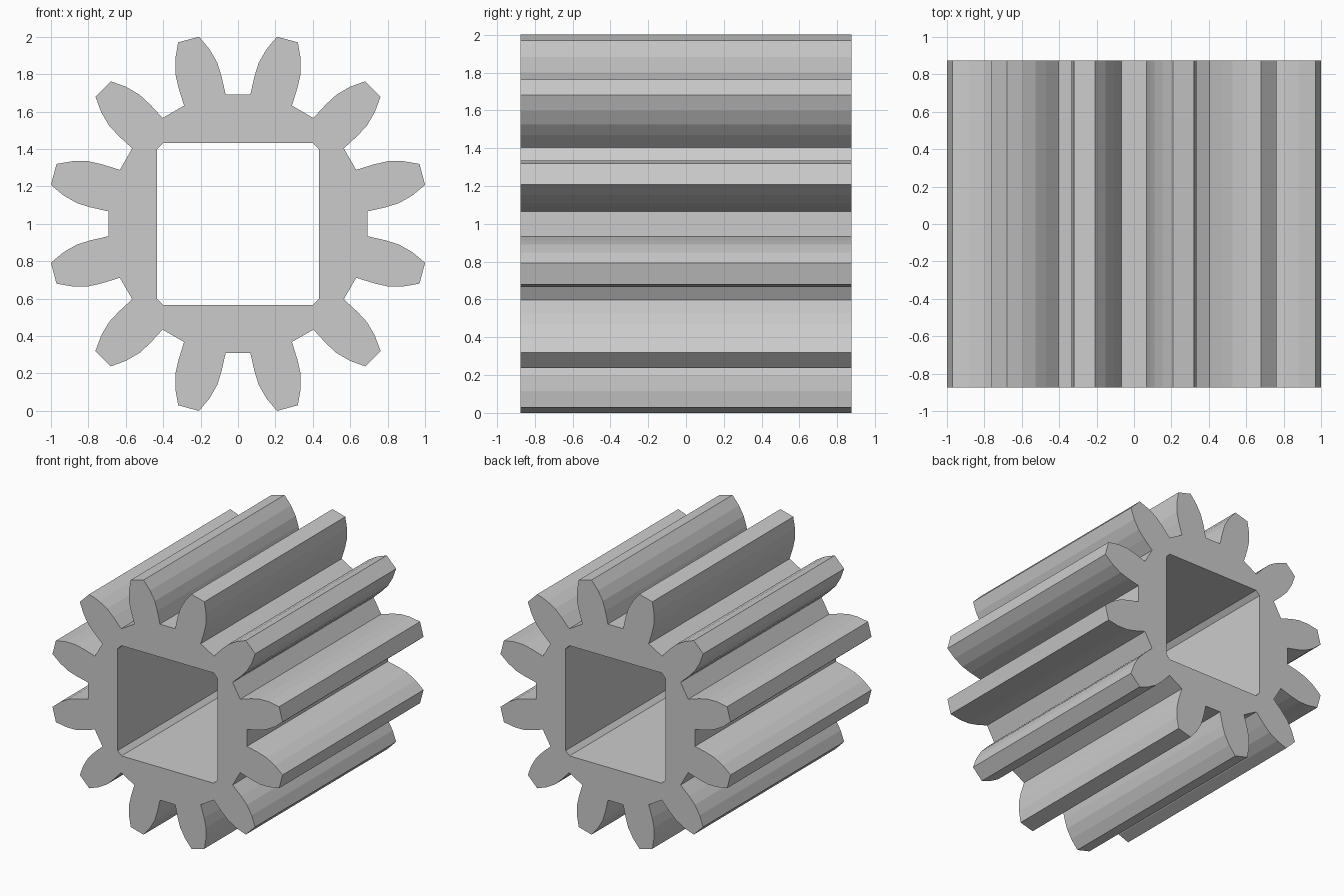
import bpy
from math import sin, cos, radians
from mathutils import Matrix

if "Cube" in bpy.data.objects:
    bpy.data.objects.remove(bpy.data.objects["Cube"])

TEETH = 12
HALF_LENGTH = 0.875
# Half of one tooth: (distance from axis, half width), root to tip
FLANK = [(0.685, 0.115), (0.785, 0.119), (0.86, 0.116), (0.94, 0.095), (1.02, 0.058)]


def gear_outline():
    tooth = [(r, -w) for r, w in FLANK] + [(r, w) for r, w in reversed(FLANK)]
    points = []
    for i in range(TEETH):
        a = radians((i + 0.5) * 360 / TEETH)
        points += [(r * cos(a) - w * sin(a), r * sin(a) + w * cos(a)) for r, w in tooth]
    return points


def square_bore(half=0.433, chamfer=0.033):
    k = half - chamfer
    return [(half, -k), (half, k), (k, half), (-k, half),
            (-half, k), (-half, -k), (-k, -half), (k, -half)]


# Toothed outline with chamfered square bore, extruded along the axis
curve = bpy.data.curves.new("gear_profile", "CURVE")
curve.dimensions = "2D"
curve.fill_mode = "BOTH"
curve.extrude = HALF_LENGTH
for outline in (gear_outline(), square_bore()):
    spline = curve.splines.new("POLY")
    spline.points.add(len(outline) - 1)
    for p, (x, y) in zip(spline.points, outline):
        p.co = (x, y, 0, 1)
    spline.use_cyclic_u = True
    spline.use_smooth = False

# Convert to mesh, axis laid along y and standing on the floor
temp = bpy.data.objects.new("gear_profile", curve)
bpy.context.collection.objects.link(temp)
bpy.context.view_layer.update()
depsgraph = bpy.context.evaluated_depsgraph_get()
mesh = bpy.data.meshes.new_from_object(temp.evaluated_get(depsgraph))
bpy.data.objects.remove(temp)
mesh.transform(Matrix.Translation((0, 0, 1)) @ Matrix.Rotation(radians(90), 4, "X"))
for poly in mesh.polygons:
    poly.use_smooth = False
gear = bpy.data.objects.new("pinion_gear", mesh)
bpy.context.collection.objects.link(gear)
